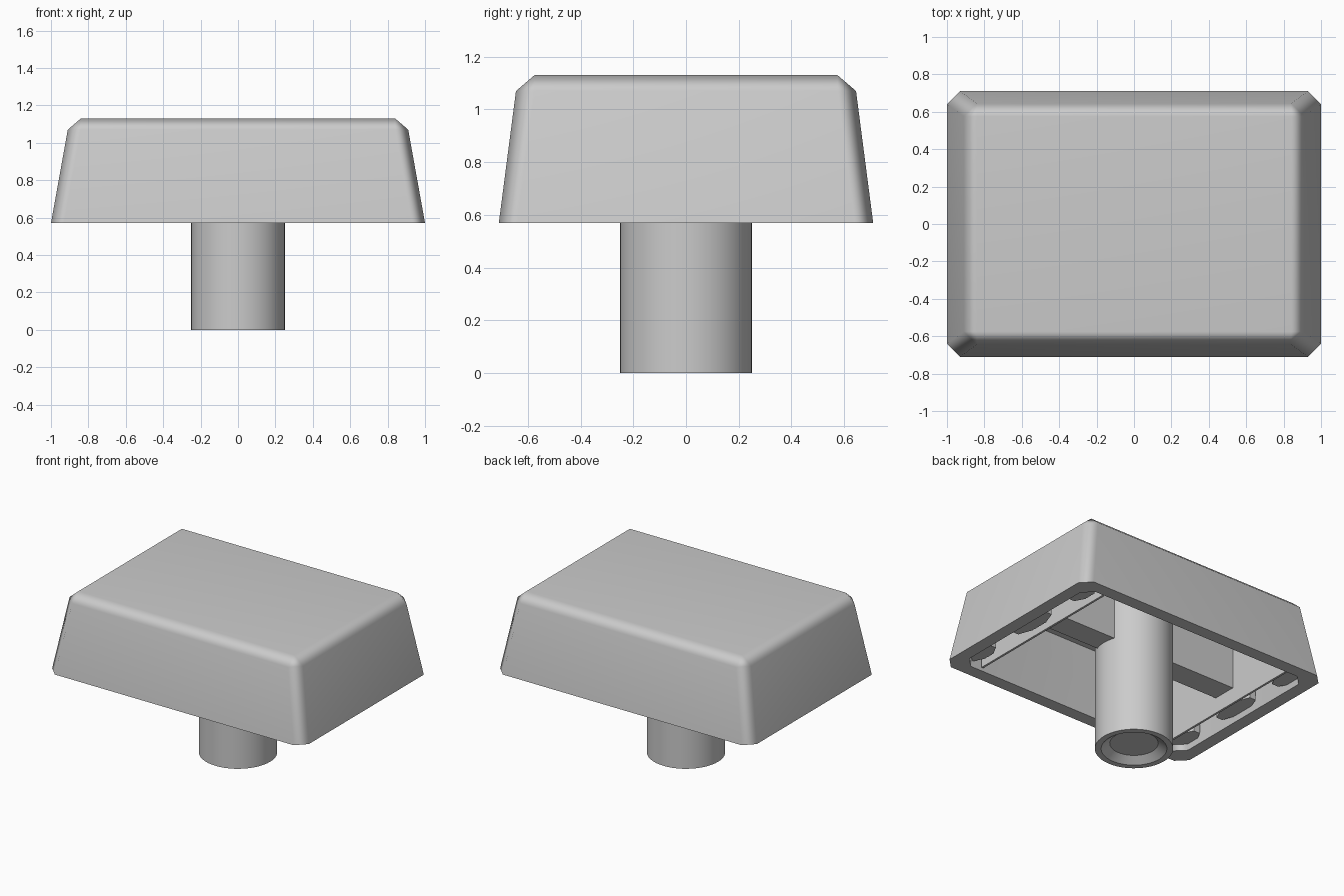
import bpy
import bmesh
from math import cos, sin, pi, radians

cube = bpy.data.objects.get("Cube")
if cube:
    bpy.data.objects.remove(cube, do_unlink=True)

GREY = (0.6, 0.6, 0.6, 1.0)
mat = bpy.data.materials.new("light_grey_plastic")
mat.use_nodes = True
mat.diffuse_color = GREY
mat.node_tree.nodes["Principled BSDF"].inputs["Base Color"].default_value = GREY


def loft(name, rings, smooth_angle=None):
    """Skin a list of equal-length point rings and cap both ends."""
    bm = bmesh.new()
    loops = [[bm.verts.new(p) for p in ring] for ring in rings]
    n = len(loops[0])
    for a, b in zip(loops, loops[1:]):
        for i in range(n):
            j = (i + 1) % n
            bm.faces.new((a[i], a[j], b[j], b[i]))
    bm.faces.new(loops[0])
    bm.faces.new(loops[-1])
    bmesh.ops.remove_doubles(bm, verts=bm.verts, dist=1e-4)
    bmesh.ops.recalc_face_normals(bm, faces=bm.faces)
    mesh = bpy.data.meshes.new(name)
    bm.to_mesh(mesh)
    bm.free()
    mesh.materials.append(mat)
    obj = bpy.data.objects.new(name, mesh)
    bpy.context.collection.objects.link(obj)
    if smooth_angle:
        bpy.ops.object.select_all(action='DESELECT')
        obj.select_set(True)
        bpy.context.view_layer.objects.active = obj
        bpy.ops.object.shade_smooth_by_angle(angle=radians(smooth_angle))
    return obj


def chamfered(x, y, c, z):
    """Rectangle ring with cut corners."""
    pts = []
    for sx, sy in ((1, 1), (-1, 1), (-1, -1), (1, -1)):
        pair = [(sx * x, sy * (y - c), z), (sx * (x - c), sy * y, z)]
        pts += pair if sx * sy > 0 else pair[::-1]
    return pts


def ellipse(cx, cy, rx, ry, z, n, turn=0.0):
    return [(cx + rx * cos(2 * pi * i / n + turn),
             cy + ry * sin(2 * pi * i / n + turn), z) for i in range(n)]


def block(name, cx, w, d, z0, z1):
    return loft(name, [[(cx + sx * w / 2, sy * d / 2, z)
                        for sx, sy in ((1, 1), (-1, 1), (-1, -1), (1, -1))]
                       for z in (z0, z1)])


# Hollow cap: outer skin from the top down, then inner skin up to the ceiling
cap = loft("cap_shell", [
    chamfered(0.84, 0.575, 0.0, 1.13),
    chamfered(0.91, 0.645, 0.07, 1.07),
    chamfered(1.0, 0.71, 0.07, 0.57),
    chamfered(0.91, 0.62, 0.07, 0.57),
    chamfered(0.83, 0.56, 0.07, 1.02),
], 55)
weighted = cap.modifiers.new("flat_face_shading", 'WEIGHTED_NORMAL')
weighted.keep_sharp = True

# Stem with a shallow tapered socket in its foot
loft("stem", [ellipse(0, 0, r, r, z, 48) for r, z in
              ((0.25, 1.05), (0.25, 0.0), (0.21, 0.0), (0.155, 0.04))], 30)

# Stiffeners and mounting posts at both ends
for side, sx in (("left", 1), ("right", -1)):
    block(side + "_end_plate", sx * 0.76, 0.015, 1.2, 0.58, 1.04)
    block(side + "_stem_rib", sx * 0.48, 0.56, 0.17, 0.69, 1.04)
    for spot, y, r in (("front", -0.5, 0.12), ("middle", 0, 0.18), ("back", 0.5, 0.12)):
        loft(f"{side}_{spot}_post", [ellipse(sx * 0.85, y, 0.065, r, z, 8, pi / 8)
                                     for z in (0.61, 1.04)])
